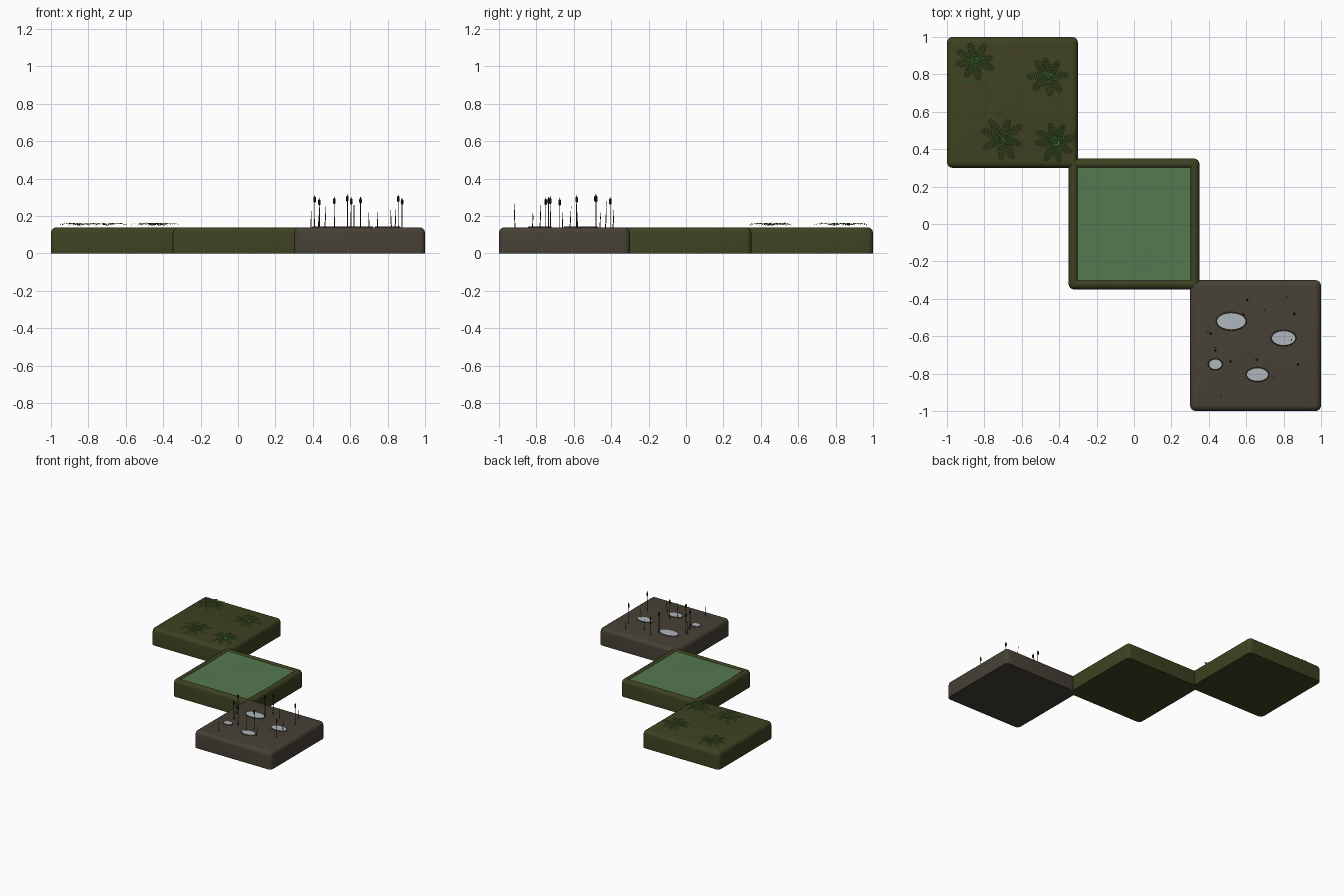
import bpy, bmesh, math, random
from mathutils import Vector

if "Cube" in bpy.data.objects:
    bpy.data.objects.remove(bpy.data.objects["Cube"])

random.seed(4)
TOP = 0.14


def mat(name, rgb):
    m = bpy.data.materials.new(name)
    m.diffuse_color = (*rgb, 1)
    m.use_nodes = True
    m.node_tree.nodes["Principled BSDF"].inputs["Base Color"].default_value = m.diffuse_color
    return m


MOSS = mat("moss green", (0.047, 0.054, 0.015))
MUD = mat("mud brown", (0.062, 0.052, 0.036))
WATER = mat("pond green", (0.09, 0.19, 0.08))
PUDDLE = mat("puddle grey", (0.42, 0.47, 0.51))
FERN = mat("fern green", (0.045, 0.17, 0.025))
LEAF = mat("dry leaf", (0.13, 0.05, 0.02))
HEAD = mat("cattail brown", (0.035, 0.016, 0.009))
REED = mat("reed olive", (0.05, 0.045, 0.018))


def finish(name, bm, material, smooth=False):
    me = bpy.data.meshes.new(name)
    bm.to_mesh(me)
    bm.free()
    me.materials.append(material)
    ob = bpy.data.objects.new(name, me)
    bpy.context.collection.objects.link(ob)
    if smooth:
        bpy.ops.object.select_all(action='DESELECT')
        bpy.context.view_layer.objects.active = ob
        ob.select_set(True)
        bpy.ops.object.shade_smooth_by_angle(angle=math.radians(40))
    return ob


def loft(bm, rings):
    """Skin a list of closed point rings and cap both ends."""
    rows = [[bm.verts.new(p) for p in r] for r in rings]
    n = len(rows[0])
    for a, b in zip(rows, rows[1:]):
        for i in range(n):
            j = (i + 1) % n
            bm.faces.new((a[i], a[j], b[j], b[i]))
    bm.faces.new(rows[0][::-1])
    bm.faces.new(rows[-1])


def rounded_square(cx, cy, inset, z):
    r, half, pts = max(0.03 - inset, 0.003), 0.35 - inset, []
    for q in range(4):
        mid = math.pi / 4 + q * math.pi / 2
        ox = math.copysign(half - r, math.cos(mid))
        oy = math.copysign(half - r, math.sin(mid))
        for k in range(5):
            a = q * math.pi / 2 + k * math.pi / 8
            pts.append((cx + ox + r * math.cos(a), cy + oy + r * math.sin(a), z))
    return pts


# Three ground tiles with rounded top edges; the middle one has a basin
edge = [(0, 0)] + [(0.03 * (1 - math.cos(k * math.pi / 8)),
                    TOP - 0.03 + 0.03 * math.sin(k * math.pi / 8)) for k in range(5)]
basin = [(0.037, TOP - 0.002), (0.047, TOP - 0.01), (0.056, TOP - 0.03)]
for name, cx, cy, extra, m in (("fern_tile", -0.65, 0.65, [], MOSS),
                               ("pond_tile", 0, 0, basin, MOSS),
                               ("mud_tile", 0.65, -0.65, [], MUD)):
    bm = bmesh.new()
    loft(bm, [rounded_square(cx, cy, i, z) for i, z in edge + extra])
    finish(name, bm, m, True)

# Gently rippled pond surface
bm = bmesh.new()
bmesh.ops.create_grid(bm, x_segments=24, y_segments=24, size=0.303)
for v in bm.verts:
    v.co.z = 0.131 + 0.002 * math.sin(9 * v.co.x + 1) * math.cos(8 * v.co.y)
finish("pond_water", bm, WATER, True)


# Ferns: arching fronds with paired pointed leaflets
def fern(bm, x, y, size, turn):
    fronds = 8
    for f in range(fronds):
        a = turn + f * math.tau / fronds + random.uniform(-0.15, 0.15)
        length = size * random.uniform(0.85, 1.05)
        d = Vector((math.cos(a), math.sin(a), 0))
        s = Vector((-d.y, d.x, 0))

        def at(t):
            return Vector((x, y, TOP + 0.002 + 0.02 * math.sin(math.pi * (0.1 + 0.8 * t)))) + d * length * t

        steps = 10
        for k in range(steps):
            t = k / steps
            p, q = at(t), at(t + 1 / steps)
            w = s * 0.0022 * (1 - 0.7 * t)
            bm.faces.new([bm.verts.new(c) for c in (p - w, q - w, q + w, p + w)])
            if k == 0:
                continue
            reach = 0.026 * math.sin(math.pi * (0.2 + 0.7 * t))
            for side in (-1, 1):
                out = (s * side + d * 0.5) * reach
                tip = p + out + Vector((0, 0, random.uniform(-0.003, 0.003)))
                m = p + out * 0.5
                pts = [p, m + d * 0.0035, tip, m - d * 0.0035]
                if side > 0:
                    pts.reverse()
                bm.faces.new([bm.verts.new(c) for c in pts])
    bmesh.ops.recalc_face_normals(bm, faces=bm.faces)
    for face in bm.faces:
        face.normal_update()
        if face.normal.z < 0:
            face.normal_flip()


for i, (x, y, size) in enumerate(((-0.85, 0.87, 0.115), (-0.46, 0.79, 0.115),
                                  (-0.70, 0.46, 0.125), (-0.42, 0.44, 0.115))):
    bm = bmesh.new()
    fern(bm, x, y, size, 0.3 + i * 0.5)
    finish(f"fern_{i + 1}", bm, FERN)

# Fallen leaves scattered over the moss
bm = bmesh.new()
for i in range(34):
    x, y = random.uniform(-0.93, -0.35), random.uniform(0.36, 0.94)
    a = random.uniform(0, math.tau)
    d = Vector((math.cos(a), math.sin(a), 0)) * random.uniform(0.009, 0.014)
    s = Vector((-d.y, d.x, 0)) * 0.3
    c = Vector((x, y, TOP + 0.003))
    bm.faces.new([bm.verts.new(c + o) for o in (-d, -s, d, s)])
finish("fallen_leaves", bm, LEAF)


# Puddles, each a flat oval inside a low mud lip
def oval(x, y, rx, ry, z):
    return [(x + rx * math.cos(k * math.tau / 28), y + ry * math.sin(k * math.tau / 28), z)
            for k in range(28)]


for i, (x, y, rx, ry) in enumerate(((0.52, -0.52, 0.076, 0.043), (0.80, -0.61, 0.062, 0.037),
                                    (0.435, -0.75, 0.033, 0.025), (0.66, -0.805, 0.056, 0.033))):
    bm = bmesh.new()
    loft(bm, [oval(x, y, rx + g, ry + g, z) for g, z in
              ((0.008, TOP - 0.002), (0.004, TOP + 0.004), (0, TOP + 0.003), (-0.002, TOP + 0.001))])
    finish(f"puddle_lip_{i + 1}", bm, MUD, True)
    bm = bmesh.new()
    bm.faces.new([bm.verts.new(p) for p in oval(x, y, rx, ry, TOP + 0.003)])
    finish(f"puddle_water_{i + 1}", bm, PUDDLE)


def rod(bm, x, y, parts, n=8, lean=(0, 0)):
    """Upright turned shape from (radius, height) pairs."""
    loft(bm, [[(x + lean[0] * (z - TOP) + r * math.cos(k * math.tau / n),
                y + lean[1] * (z - TOP) + r * math.sin(k * math.tau / n), z)
               for k in range(n)] for r, z in parts])


# Cattails: thin stem, plump seed head, fine tip
stems, heads = bmesh.new(), bmesh.new()
for x, y, h in ((0.41, -0.585, 0.31), (0.435, -0.675, 0.295), (0.515, -0.735, 0.302),
                (0.585, -0.485, 0.315), (0.605, -0.405, 0.30), (0.655, -0.725, 0.303),
                (0.857, -0.48, 0.313), (0.877, -0.75, 0.297)):
    rod(stems, x, y, [(0.0025, TOP - 0.005), (0.002, h - 0.03)], 6)
    rod(heads, x, y, [(0.002, h - 0.038), (0.0065, h - 0.034), (0.007, h - 0.022),
                      (0.0065, h - 0.01), (0.002, h - 0.006), (0.0008, h + 0.003)])
finish("cattail_stems", stems, REED, True)
finish("cattail_heads", heads, HEAD, True)

# Slender reed blades between the cattails
bm = bmesh.new()
for x, y, h in ((0.39, -0.58, 0.24), (0.465, -0.915, 0.27), (0.62, -0.43, 0.28),
                (0.70, -0.46, 0.22), (0.82, -0.39, 0.25), (0.84, -0.62, 0.25),
                (0.745, -0.82, 0.24), (0.62, -0.78, 0.26), (0.43, -0.66, 0.22)):
    rod(bm, x, y, [(0.0028, TOP - 0.005), (0.0022, (TOP + h) / 2), (0.0004, h)], 4,
        (random.uniform(-0.06, 0.06), random.uniform(-0.06, 0.06)))
finish("reed_blades", bm, REED)
